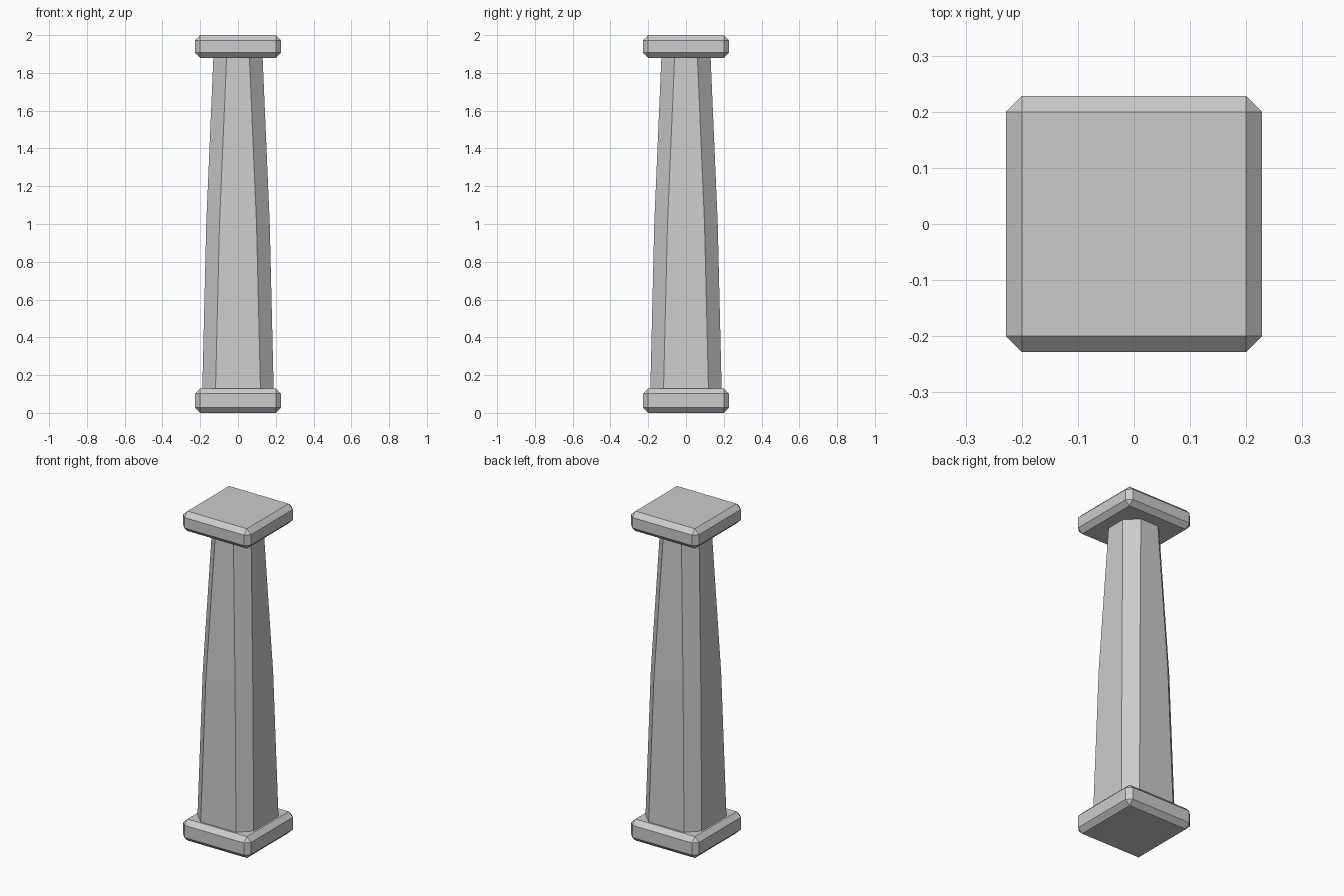
import bpy, bmesh

if "Cube" in bpy.data.objects:
    bpy.data.objects.remove(bpy.data.objects["Cube"])


def make_object(name, bm):
    bmesh.ops.recalc_face_normals(bm, faces=bm.faces[:])
    mesh = bpy.data.meshes.new(name)
    bm.to_mesh(mesh)
    bm.free()
    obj = bpy.data.objects.new(name, mesh)
    bpy.context.collection.objects.link(obj)
    return obj


def slab(name, z0, z1, half=0.228, chamfer=0.028):
    bm = bmesh.new()
    bmesh.ops.create_cube(bm, size=1)
    for v in bm.verts:
        v.co.x *= 2 * half
        v.co.y *= 2 * half
        v.co.z = z1 if v.co.z > 0 else z0
    bmesh.ops.bevel(bm, geom=bm.edges[:], offset=chamfer, segments=1,
                    profile=0.5, affect='EDGES')
    return make_object(name, bm)


def shaft(name, rings, chamfer):
    # Stacked chamfered-square cross-sections
    bm = bmesh.new()
    loops = []
    for z, w in rings:
        f = w - chamfer
        pts = [(w, -f), (w, f), (f, w), (-f, w), (-w, f), (-w, -f), (-f, -w), (f, -w)]
        loops.append([bm.verts.new((x, y, z)) for x, y in pts])
    for a, b in zip(loops, loops[1:]):
        for i in range(8):
            j = (i + 1) % 8
            bm.faces.new((a[i], a[j], b[j], b[i]))
    bm.faces.new(loops[0][::-1])
    bm.faces.new(loops[-1])
    return make_object(name, bm)


# Base and top slabs
slab("base_slab", 0.0, 0.13)
slab("top_slab", 1.88, 2.0)

# Tapered eight-sided column, slightly bowed at mid height
shaft("column_shaft", [(0.12, 0.189), (1.0, 0.168), (1.89, 0.13)], 0.07)
